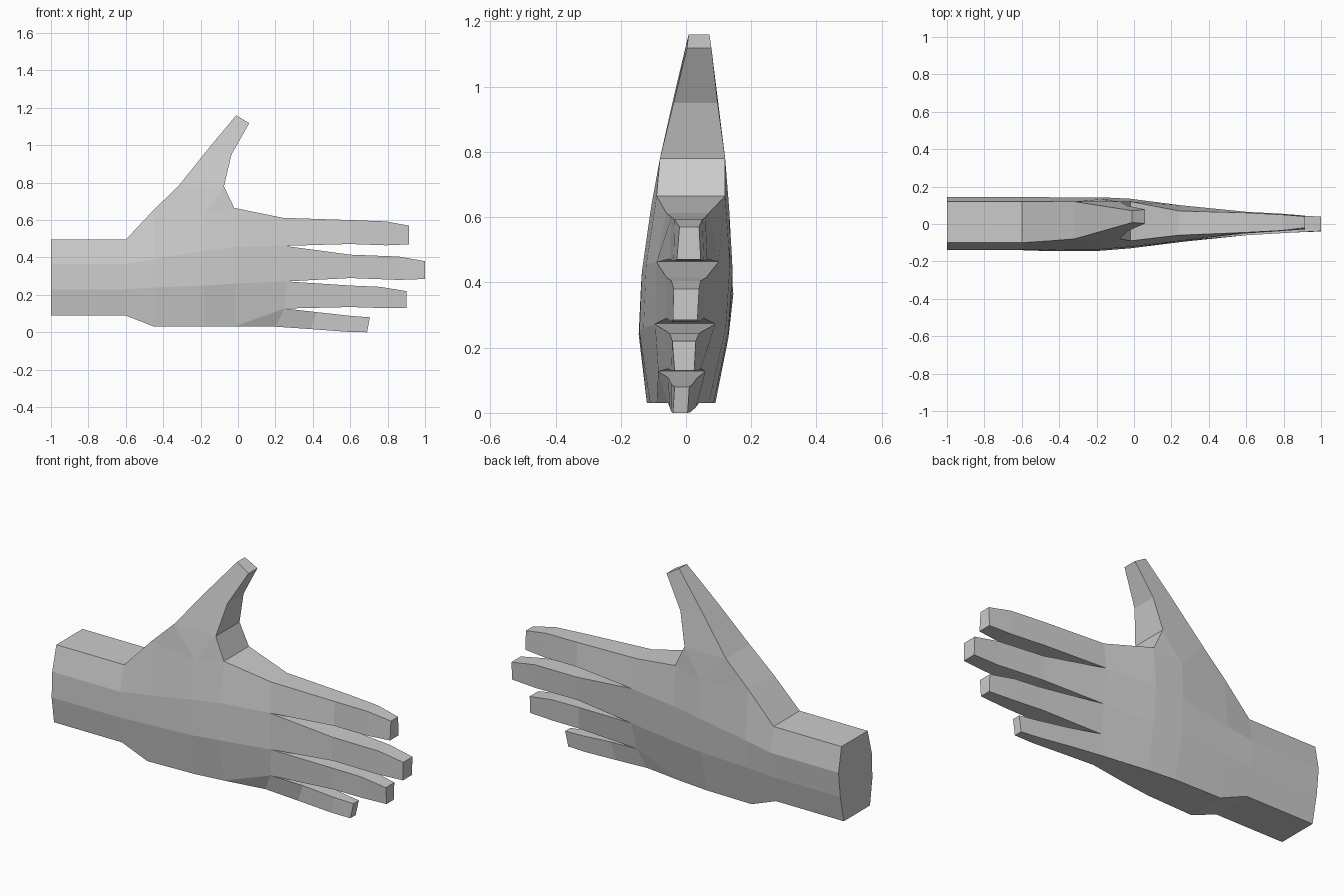
import bpy
import bmesh

cube = bpy.data.objects.get("Cube")
if cube:
    bpy.data.objects.remove(cube, do_unlink=True)

grey = bpy.data.materials.new("plain grey")
grey.use_nodes = True
colour = (0.6, 0.6, 0.6, 1.0)
grey.diffuse_color = colour
grey.node_tree.nodes["Principled BSDF"].inputs["Base Color"].default_value = colour

bm = bmesh.new()


def pair(x, z, front, back):
    """One point of the side outline, as a front and a back vertex."""
    return bm.verts.new((x, front, z)), bm.verts.new((x, back, z))


def panel(*pairs):
    """Matching front and back faces through the given points."""
    bm.faces.new([p[0] for p in pairs])
    bm.faces.new([p[1] for p in reversed(pairs)])


def wall(p, q):
    """Face joining front to back between two points."""
    bm.faces.new((p[0], q[0], q[1], p[1]))


def section(x, levels):
    return [pair(x, *level) for level in levels]


def limb(low, high, stations):
    """Extend a finger from its root pairs through (low, high) stations."""
    for lo, hi in stations:
        a, b = pair(*lo), pair(*hi)
        panel(low, a, b, high)
        wall(low, a)
        wall(high, b)
        low, high = a, b
    wall(low, high)


# Forearm, wrist and palm: each level is (z, front y, back y)
arm = [(0.09, -0.12, 0.10), (0.23, -0.14, 0.13), (0.365, -0.135, 0.145), (0.495, -0.10, 0.12)]
sections = [
    section(-1.0, arm),
    section(-0.6, arm),
    section(-0.45, [(0.03, -0.12, 0.09), (0.24, -0.145, 0.13), (0.39, -0.138, 0.143), (0.655, -0.09, 0.12)]),
    section(-0.18, [(0.03, -0.11, 0.085), (0.25, -0.143, 0.13), (0.435, -0.135, 0.143), (0.63, -0.107, 0.132)]),
    section(-0.02, [(0.03, -0.09, 0.07), (0.26, -0.13, 0.122), (0.455, -0.122, 0.135), (0.665, -0.09, 0.12)]),
]
for i, (s, t) in enumerate(zip(sections, sections[1:])):
    for k in range(3):
        panel(s[k], t[k], t[k + 1], s[k + 1])
    wall(s[0], t[0])
    if i < 2:
        wall(s[3], t[3])
for k in range(3):
    wall(sections[0][k], sections[0][k + 1])

# Knuckle row, from little finger side up to index side
roots = [
    pair(0.20, 0.03, -0.055, 0.04),
    pair(0.25, 0.127, -0.085, 0.06),
    pair(0.26, 0.272, -0.095, 0.09),
    pair(0.25, 0.462, -0.09, 0.10),
    pair(0.24, 0.612, -0.06, 0.07),
]
palm = sections[-1]
panel(palm[0], roots[0], roots[1])
panel(palm[0], roots[1], roots[2], palm[1])
panel(palm[1], roots[2], roots[3], palm[2])
panel(palm[2], roots[3], roots[4], palm[3])
wall(palm[0], roots[0])
wall(palm[3], roots[4])

# Four fingers: (x, z, front y, back y) for the lower and upper edges
fingers = [
    [((0.39, 0.017, -0.05, 0.03), (0.42, 0.108, -0.055, 0.035)),
     ((0.58, 0.003, -0.045, 0.015), (0.60, 0.088, -0.045, 0.02)),
     ((0.69, 0.0, -0.04, 0.005), (0.705, 0.08, -0.035, 0.01))],
    [((0.60, 0.135, -0.055, 0.045), (0.60, 0.25, -0.06, 0.05)),
     ((0.76, 0.13, -0.045, 0.035), (0.76, 0.243, -0.05, 0.04)),
     ((0.90, 0.13, -0.035, 0.025), (0.90, 0.22, -0.042, 0.03))],
    [((0.60, 0.29, -0.06, 0.055), (0.60, 0.415, -0.06, 0.062)),
     ((0.86, 0.28, -0.045, 0.04), (0.86, 0.405, -0.045, 0.045)),
     ((1.0, 0.285, -0.04, 0.035), (1.0, 0.38, -0.038, 0.04))],
    [((0.60, 0.472, -0.05, 0.065), (0.60, 0.60, -0.045, 0.06)),
     ((0.79, 0.465, -0.038, 0.055), (0.79, 0.593, -0.035, 0.05)),
     ((0.915, 0.47, -0.028, 0.045), (0.915, 0.57, -0.02, 0.04))],
]
for k, stations in enumerate(fingers):
    limb(roots[k], roots[k + 1], stations)

# Thumb, rising from the open top of the palm
heel, dip, web = (s[3] for s in sections[2:])
outer = pair(-0.32, 0.78, -0.08, 0.12)
inner = pair(-0.075, 0.78, -0.08, 0.12)
panel(heel, dip, outer)
panel(dip, inner, outer)
panel(dip, web, inner)
wall(heel, outer)
wall(web, inner)
limb(inner, outer, [
    ((-0.035, 0.95, -0.038, 0.097), (-0.16, 0.98, -0.035, 0.095)),
    ((0.06, 1.118, 0.003, 0.078), (-0.01, 1.16, 0.008, 0.072)),
])

bmesh.ops.recalc_face_normals(bm, faces=bm.faces[:])
mesh = bpy.data.meshes.new("open_hand")
bm.to_mesh(mesh)
bm.free()
mesh.materials.append(grey)
hand = bpy.data.objects.new("open_hand", mesh)
bpy.context.scene.collection.objects.link(hand)
